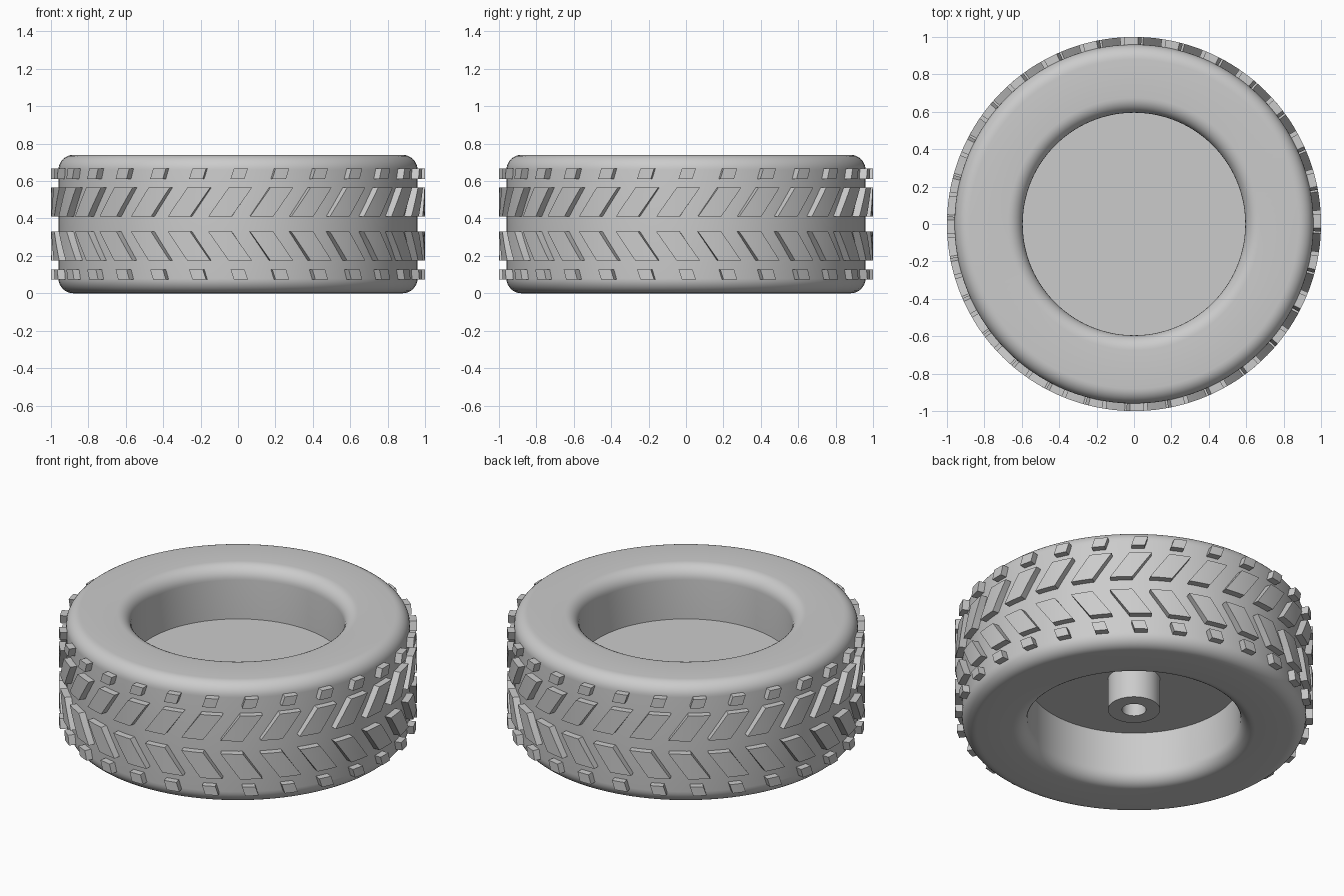
import bpy, bmesh, math
from mathutils import Vector

cube = bpy.data.objects.get("Cube")
if cube:
    bpy.data.objects.remove(cube)

HEIGHT = 0.74
COUNT = 28

# One plain grey for the whole wheel
grey = bpy.data.materials.new("plain_grey")
grey.use_nodes = True
colour = (0.6, 0.6, 0.6, 1)
grey.diffuse_color = colour
grey.node_tree.nodes["Principled BSDF"].inputs["Base Color"].default_value = colour


def finish(bm, name):
    bmesh.ops.remove_doubles(bm, verts=bm.verts, dist=1e-5)
    bmesh.ops.recalc_face_normals(bm, faces=bm.faces)
    mesh = bpy.data.meshes.new(name)
    bm.to_mesh(mesh)
    bm.free()
    mesh.materials.append(grey)
    obj = bpy.data.objects.new(name, mesh)
    bpy.context.collection.objects.link(obj)
    bpy.ops.object.select_all(action='DESELECT')
    obj.select_set(True)
    bpy.context.view_layer.objects.active = obj
    bpy.ops.object.shade_smooth_by_angle(angle=math.radians(30))
    return obj


def lathe(name, profile, closed=True, steps=112):
    """Revolve a (radius, height) profile about the z axis."""
    bm = bmesh.new()
    verts = [bm.verts.new((r, 0, z)) for r, z in profile]
    edges = [bm.edges.new(p) for p in zip(verts, verts[1:])]
    if closed:
        edges.append(bm.edges.new((verts[-1], verts[0])))
    bmesh.ops.spin(bm, geom=verts + edges, cent=(0, 0, 0), axis=(0, 0, 1),
                   angle=math.tau, steps=steps, use_merge=False)
    return finish(bm, name)


# Tyre: rectangular section with four rounded corners
INNER, OUTER, ROUND = 0.595, 0.96, 0.08
profile = []
for i, (r, z) in enumerate([(OUTER - ROUND, HEIGHT - ROUND), (INNER + ROUND, HEIGHT - ROUND),
                            (INNER + ROUND, ROUND), (OUTER - ROUND, ROUND)]):
    for k in range(9):
        a = math.pi / 2 * (i + k / 8)
        profile.append((r + ROUND * math.cos(a), z + ROUND * math.sin(a)))
lathe("tyre", profile)

# Web disc closing the middle, and the bored hub below it
lathe("wheel_disc", [(0, 0.42), (0.6, 0.42), (0.6, 0.32), (0, 0.32)], closed=False)
lathe("hub", [(0.146, 0.33), (0.146, 0.127), (0.067, 0.127), (0.067, 0.33)], steps=48)


def tread_row(name, z_in, z_out, start, slope, width, side):
    """Ring of slanted blocks; distances are measured from the mid plane."""
    bm = bmesh.new()
    n = 4
    for c in range(COUNT):
        base = -math.pi / 2 + math.tau * c / COUNT

        def point(radius, i, j):
            a = base + start + slope * j / n + width * i / n
            z = HEIGHT / 2 + side * (z_in + (z_out - z_in) * j / n)
            return Vector((radius * math.cos(a), radius * math.sin(a), z))

        layers = [[[bm.verts.new(point(r, i, j)) for j in range(n + 1)]
                   for i in range(n + 1)] for r in (0.94, 1.0)]
        for g in layers:
            for i in range(n):
                for j in range(n):
                    bm.faces.new((g[i][j], g[i + 1][j], g[i + 1][j + 1], g[i][j + 1]))
        # Side walls joining the base to the outer face
        rim = ([(i, 0) for i in range(n)] + [(n, j) for j in range(n)]
               + [(i, n) for i in range(n, 0, -1)] + [(0, j) for j in range(n, 0, -1)])
        for (a, b), (d, e) in zip(rim, rim[1:] + rim[:1]):
            bm.faces.new((layers[0][a][b], layers[0][d][e], layers[1][d][e], layers[1][a][b]))
    return finish(bm, name)


# Mirrored tread rows: long slanted lugs near the middle, small blocks by the shoulders
for label, side in (("upper", 1), ("lower", -1)):
    tread_row(label + "_long_lugs", 0.04, 0.195, -0.16, 0.11, 0.125, side)
    tread_row(label + "_shoulder_blocks", 0.242, 0.297, -0.04, 0.018, 0.075, side)
